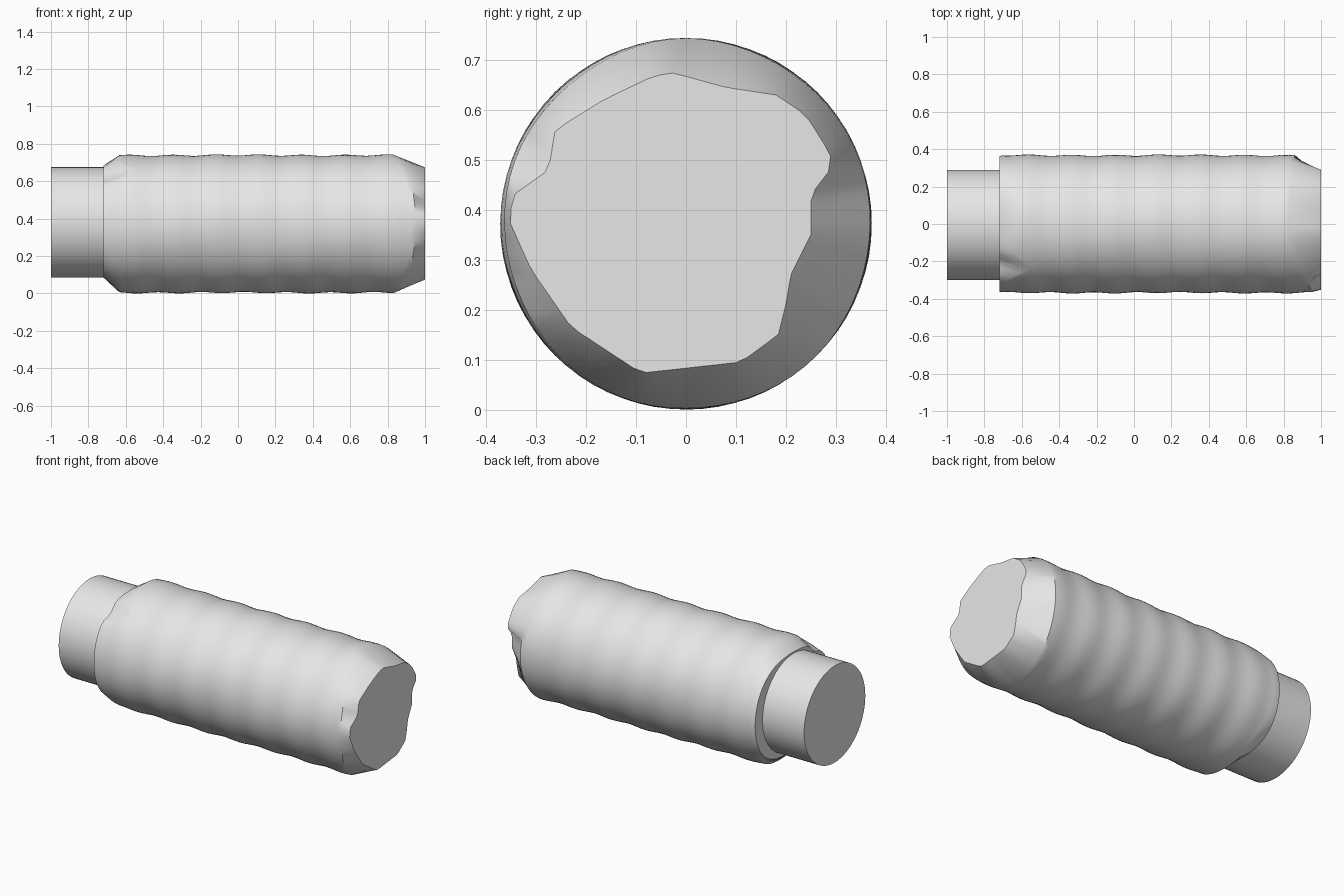
import bpy, bmesh, math
from mathutils import Vector

if "Cube" in bpy.data.objects:
    bpy.data.objects.remove(bpy.data.objects["Cube"], do_unlink=True)

grey = bpy.data.materials.new("light grey")
grey.use_nodes = True
colour = (0.8, 0.8, 0.8, 1)
grey.diffuse_color = colour
grey.node_tree.nodes["Principled BSDF"].inputs["Base Color"].default_value = colour

SEG = 72
ROWS = 56
CZ = 0.372  # height of the body axis

# Irregular outline of the broken end face, as (y, z)
END_FACE = [(0.25, 0.35), (0.25, 0.43), (0.285, 0.475), (0.29, 0.51), (0.24, 0.59),
            (0.18, 0.63), (0.08, 0.645), (-0.025, 0.674), (-0.065, 0.668),
            (-0.165, 0.62), (-0.262, 0.56), (-0.275, 0.48), (-0.345, 0.43),
            (-0.355, 0.38), (-0.31, 0.28), (-0.23, 0.165), (-0.09, 0.073),
            (0.11, 0.095), (0.185, 0.15), (0.2, 0.21), (0.21, 0.27)]


def end_radius(a):
    """Distance from the axis to the end outline at angle a."""
    d = Vector((math.cos(a), math.sin(a)))
    for i, p in enumerate(END_FACE):
        q = END_FACE[(i + 1) % len(END_FACE)]
        p, q = Vector((p[0], p[1] - CZ)), Vector((q[0], q[1] - CZ))
        e = q - p
        den = d.x * e.y - d.y * e.x
        if abs(den) < 1e-9:
            continue
        r = (p.x * e.y - p.y * e.x) / den
        s = (p.x * d.y - p.y * d.x) / den
        if r > 0 and -1e-6 <= s <= 1 + 1e-6:
            return r
    return 0.3


def notch(a):
    """Dent in the upper front of the collar."""
    return math.exp(-((a - math.radians(130)) / 0.15) ** 2)


def start_radius(a):
    drop = 0.05 if math.sin(a) > 0 else 0.076
    return 0.362 - drop * abs(math.sin(a)) ** 4 - 0.03 * notch(a)


def body_radius(x, a):
    """Shallow rolling ridges along the body."""
    return 0.3675 + 0.0035 * math.cos(math.tau * (x - 0.13) / 0.23 + 0.5 * math.sin(a)) \
        + 0.0012 * math.sin(5 * a + 7 * x)


def make_object(name, bm, angle):
    bmesh.ops.recalc_face_normals(bm, faces=bm.faces)
    me = bpy.data.meshes.new(name)
    bm.to_mesh(me)
    bm.free()
    ob = bpy.data.objects.new(name, me)
    bpy.context.collection.objects.link(ob)
    me.materials.append(grey)
    bpy.ops.object.select_all(action='DESELECT')
    ob.select_set(True)
    bpy.context.view_layer.objects.active = ob
    bpy.ops.object.shade_smooth_by_angle(angle=math.radians(angle))
    return ob


# Rippled body with tapered ends
bm = bmesh.new()
rings = []
for j in range(ROWS + 3):
    ring = []
    for i in range(SEG):
        a = math.tau * i / SEG
        c, s = math.cos(a), math.sin(a)
        x0 = -0.705 + 0.07 * abs(s) ** 2 + 0.09 * notch(a)
        x1 = 0.82 + (0.13 * -c if c < 0 else 0.04 * c)
        if j == 0:
            x, r = -0.72, start_radius(a)
        elif j == ROWS + 2:
            x, r = 1.0, end_radius(a)
        else:
            x = x0 + (x1 - x0) * (j - 1) / ROWS
            r = body_radius(x, a)
        ring.append(bm.verts.new((x, r * c, CZ + r * s)))
    rings.append(ring)
for lo, hi in zip(rings, rings[1:]):
    for i in range(SEG):
        k = (i + 1) % SEG
        bm.faces.new((lo[i], lo[k], hi[k], hi[i]))
bm.faces.new(rings[0])
bm.faces.new(rings[-1])
make_object("rippled_body", bm, 35)

# Plain round plug at the other end
bm = bmesh.new()
bmesh.ops.create_cone(bm, cap_ends=True, segments=64, radius1=0.295, radius2=0.295, depth=0.34)
for v in bm.verts:
    x, y, z = v.co
    v.co = (z - 0.83, x - 0.005, y + 0.38)
make_object("end_plug", bm, 35)
